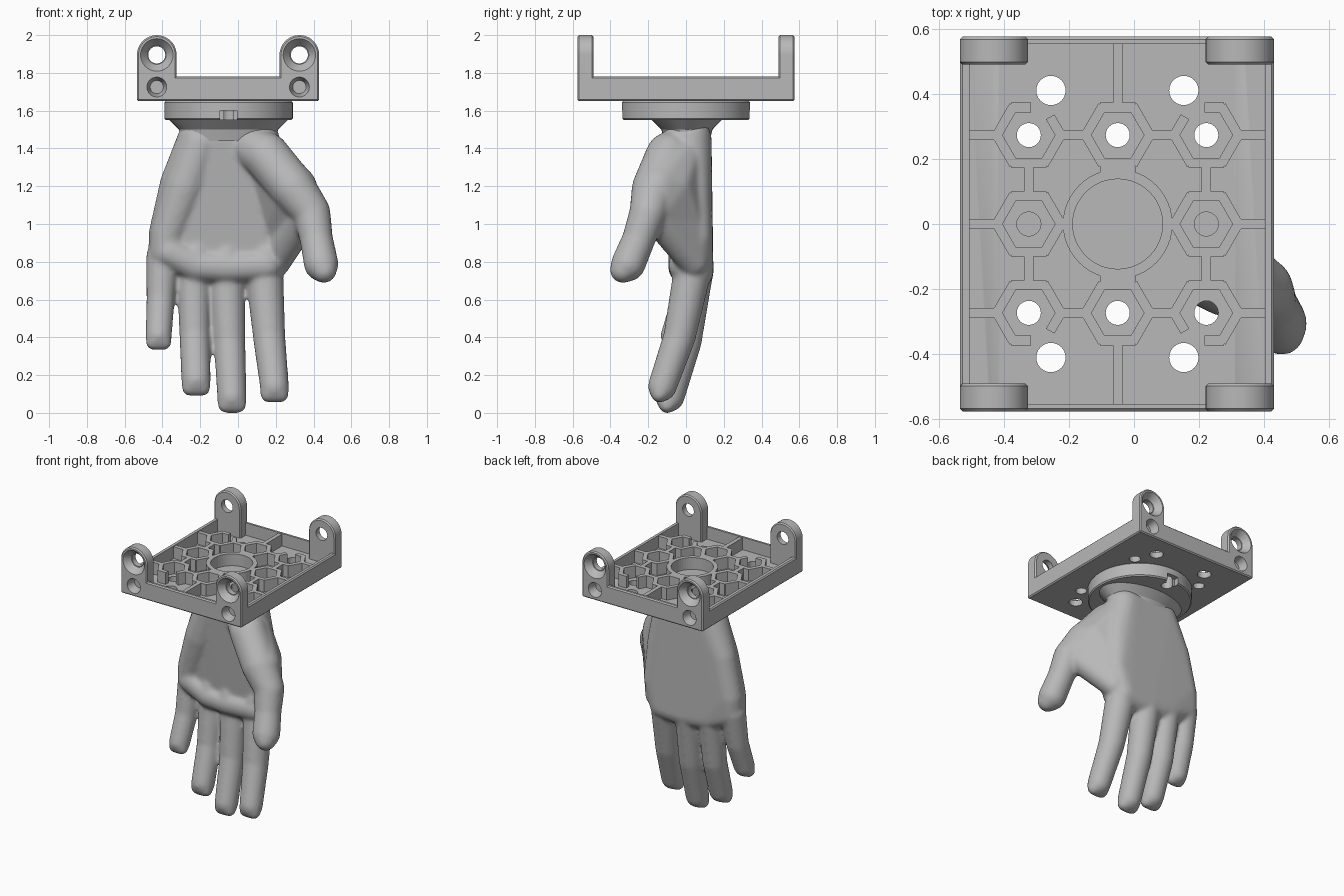
import bpy, bmesh
from math import sin, cos, pi, radians
from mathutils import Vector, Matrix

if "Cube" in bpy.data.objects:
    bpy.data.objects.remove(bpy.data.objects["Cube"])

grey = bpy.data.materials.new("plain grey")
grey.use_nodes = True
grey.diffuse_color = (0.48, 0.48, 0.48, 1)
grey.node_tree.nodes["Principled BSDF"].inputs["Base Color"].default_value = (0.48, 0.48, 0.48, 1)

CX = -0.05                      # centre line of the mount
BOTTOM, FLOOR, TOP = 1.65, 1.69, 1.78


def finish(bm, name):
    bmesh.ops.recalc_face_normals(bm, faces=bm.faces)
    me = bpy.data.meshes.new(name)
    bm.to_mesh(me)
    bm.free()
    me.materials.append(grey)
    ob = bpy.data.objects.new(name, me)
    bpy.context.collection.objects.link(ob)
    return ob


def box(name, lo, hi):
    lo, hi = Vector(lo), Vector(hi)
    bm = bmesh.new()
    m = Matrix.Translation((lo + hi) / 2) @ Matrix.Diagonal((*(hi - lo), 1))
    bmesh.ops.create_cube(bm, size=1, matrix=m)
    return finish(bm, name)


def cone(name, a, b, r1, r2, n=40):
    a, b = Vector(a), Vector(b)
    m = Matrix.Translation((a + b) / 2) @ (b - a).to_track_quat('Z', 'Y').to_matrix().to_4x4()
    bm = bmesh.new()
    bmesh.ops.create_cone(bm, cap_ends=True, segments=n, radius1=r1, radius2=r2,
                          depth=(b - a).length, matrix=m)
    return finish(bm, name)


def bevel(ob, width):
    mod = ob.modifiers.new("bevel", 'BEVEL')
    mod.width, mod.segments, mod.limit_method = width, 1, 'ANGLE'


cutters = []


def cut(cutter, *targets):
    cutter.hide_render = True
    cutters.append(cutter)
    for t in targets:
        mod = t.modifiers.new("cut", 'BOOLEAN')
        mod.operation, mod.solver, mod.object = 'DIFFERENCE', 'EXACT', cutter


def bake(ob):
    deps = bpy.context.evaluated_depsgraph_get()
    me = bpy.data.meshes.new_from_object(ob.evaluated_get(deps))
    ob.modifiers.clear()
    ob.data = me


def smooth(ob, angle):
    bpy.ops.object.select_all(action='DESELECT')
    ob.select_set(True)
    bpy.context.view_layer.objects.active = ob
    bpy.ops.object.shade_smooth_by_angle(angle=radians(angle))


# Mounting tray with a hollow top
tray = box("mounting_tray", (-0.535, -0.575, BOTTOM), (0.43, 0.575, TOP))
bevel(tray, 0.008)
cut(box("pocket", (-0.505, -0.552, FLOOR), (0.402, 0.552, 2)), tray)

# Round flange under the tray, with a notch front and back
flange = cone("wrist_flange", (CX, 0, 1.55), (CX, 0, 1.652), 0.34, 0.34, 96)
bevel(flange, 0.008)
for s in (-1, 1):
    cut(box("notch", (CX - 0.045, s * 0.34 - 0.04, 1.53), (CX + 0.045, s * 0.34 + 0.04, 1.6)), flange)

# Corner lugs with countersunk eyes and blind screw holes
lugs = []
for sx in (-1, 1):
    for sy in (-1, 1):
        x = -0.0525 + sx * 0.3775
        y0, y1 = sy * 0.49, sy * 0.575
        bm = bmesh.new()
        prof = [(x - 0.105, BOTTOM), (x + 0.105, BOTTOM)]
        prof += [(x + 0.105 * cos(pi * i / 24), 1.895 + 0.105 * sin(pi * i / 24)) for i in range(25)]
        f = bm.faces.new([bm.verts.new((px, y0, pz)) for px, pz in prof])
        ext = bmesh.ops.extrude_face_region(bm, geom=[f])
        bmesh.ops.translate(bm, vec=(0, y1 - y0, 0),
                            verts=[v for v in ext["geom"] if isinstance(v, bmesh.types.BMVert)])
        lug = finish(bm, "corner_lug")
        bevel(lug, 0.008)
        cut(cone("eye", (x, sy * 0.4, 1.895), (x, sy * 0.7, 1.895), 0.045, 0.045), lug)
        cut(cone("eye_sink", (x, y1 - sy * 0.045, 1.895), (x, y1 + sy * 0.005, 1.895), 0.05, 0.09), lug)
        cut(cone("screw_hole", (x, y1 - sy * 0.06, 1.725), (x, y1 + sy * 0.005, 1.725), 0.035, 0.054), lug, tray)
        lugs.append(lug)

# Drilled holes through the tray and flange
cols, rows = (CX - 0.273, CX, CX + 0.272), (-0.273, 0, 0.273)
cells = [(x, y) for x in cols for y in rows if (x, y) != (CX, 0)]
for x, y in cells:
    cut(cone("drill", (x, y, 1.4), (x, y, 1.9), 0.037, 0.037, 24), tray, flange)
for x in (CX - 0.205, CX + 0.203):
    for y in (-0.41, 0.41):
        cut(cone("drill", (x, y, 1.4), (x, y, 1.9), 0.045, 0.045, 24), tray)

# Ribs: hexagon cells, straight links and a round central well
ribs = bmesh.new()


def wall(a, b, t=0.03):
    a, b = Vector((*a, 0)), Vector((*b, 0))
    d = b - a
    m = (Matrix.Translation((*((a + b) / 2).xy, (FLOOR + TOP) / 2 - 0.005))
         @ d.to_track_quat('X', 'Z').to_matrix().to_4x4()
         @ Matrix.Diagonal((d.length + 0.012, t, TOP - FLOOR, 1)))
    bmesh.ops.create_cube(ribs, size=1, matrix=m)


for x, y in cells:
    sx = 1 if x <= CX else -1            # towards the middle
    sy = 1 if y >= 0 else -1             # towards the outside
    pts = [(x + sx * 0.098 * cos(i * pi / 3), y + sy * 0.098 * sin(i * pi / 3)) for i in range(6)]
    corner = x != CX and y != 0
    for i in range(6):
        a, b = Vector(pts[i]), Vector(pts[(i + 1) % 6])
        if corner and i == 0:
            b = a.lerp(b, 0.6)           # opening beside the larger hole
        if corner and i == 1:
            a.x = x
        wall(a, b)
    if x != CX:
        wall(pts[3], (-0.505 if sx > 0 else 0.402, y))
        wall(pts[0], (CX - sx * (0.153 if y == 0 else 0.098), y))
    else:
        wall((x, y + sy * 0.085), (x, sy * 0.55))
    if y and x != CX:
        wall((x, y - sy * 0.085), (x, sy * 0.085))
    elif y:
        wall((x, y - sy * 0.085), (x, sy * 0.153), 0.11)
ring = [(CX + 0.153 * cos(i * pi / 24), 0.153 * sin(i * pi / 24)) for i in range(48)]
for i in range(48):
    wall(ring[i - 1], ring[i])
finish(ribs, "tray_ribs")

for ob in [tray, flange] + lugs:
    bake(ob)
    smooth(ob, 25)
for c in cutters:
    bpy.data.objects.remove(c)

# Tapered collar between the flange and the wrist
bm = bmesh.new()
loops = []
for z, rx, ry in ((1.57, 0.335, 0.205), (1.5, 0.262, 0.135), (1.44, 0.25, 0.12)):
    loops.append([bm.verts.new((CX + rx * cos(i * pi / 24), 0.005 + ry * sin(i * pi / 24), z)) for i in range(48)])
for lo, hi in zip(loops, loops[1:]):
    for i in range(48):
        bm.faces.new((lo[i - 1], lo[i], hi[i], hi[i - 1]))
bm.faces.new(loops[0])
bm.faces.new(loops[-1])
smooth(finish(bm, "wrist_collar"), 30)

# Hand: each mass is the hull of a few balls (x, y, z, radius)
hand = bmesh.new()


def mass(*balls):
    bm = bmesh.new()
    for x, y, z, r in balls:
        for i in range(13):
            for j in range(24 if 0 < i < 12 else 1):
                u, v = pi * i / 12, pi * j / 12
                bm.verts.new((x + r * sin(u) * cos(v), y + r * sin(u) * sin(v), z + r * cos(u)))
    bmesh.ops.convex_hull(bm, input=bm.verts)
    bmesh.ops.delete(bm, geom=[v for v in bm.verts if not v.link_faces], context='VERTS')
    bmesh.ops.recalc_face_normals(bm, faces=bm.faces)
    me = bpy.data.meshes.new("mass")
    bm.to_mesh(me)
    bm.free()
    hand.from_mesh(me)
    bpy.data.meshes.remove(me)


def limb(*balls):
    for a, b in zip(balls, balls[1:]):
        mass(a, b)


def finger(base, joint, tip):
    limb(base, joint, tip)
    x, y, z, r = tip                     # blunt end
    mass(tip, *[(x + s * r * 0.42, y - 0.015, z - r * 0.55, r * 0.55) for s in (-1, 1)])


# Palm slab and wrist
mass((-0.2, 0.015, 1.45, 0.12), (0.1, 0.015, 1.45, 0.12), (-0.32, 0.04, 1.22, 0.092), (0.17, 0.04, 1.2, 0.09),
     (-0.385, 0.045, 0.95, 0.088), (0.19, 0.045, 0.93, 0.095), (-0.39, 0.04, 0.83, 0.085),
     (-0.23, 0.05, 0.76, 0.09), (-0.05, 0.05, 0.74, 0.095), (0.14, 0.05, 0.75, 0.095))
# Heel of the hand
limb((-0.2, 0, 1.42, 0.115), (-0.28, 0, 1.2, 0.115), (-0.37, 0.01, 0.95, 0.095), (-0.38, 0.01, 0.85, 0.09))
# Soft pads across the finger roots
pads = [(x, -0.008, z, 0.086) for x, z in ((-0.36, 0.85), (-0.22, 0.78), (-0.06, 0.77), (0.15, 0.78))]
limb(*pads)
for x, y, z, r in pads:
    mass((x, y, z, r), (x, 0.035, z + 0.16, 0.075), (x, 0.03, z - 0.06, 0.075))
# Thumb with its mound and web
limb((0.08, -0.04, 1.4, 0.115), (0.15, -0.09, 1.36, 0.125), (0.29, -0.165, 1.19, 0.122), (0.39, -0.2, 1.06, 0.1),
     (0.415, -0.25, 0.92, 0.088), (0.44, -0.305, 0.79, 0.092))
mass((0.44, -0.305, 0.79, 0.092), (0.455, -0.335, 0.755, 0.068), (0.43, -0.29, 0.76, 0.06))
mass((0.12, -0.01, 1.38, 0.115), (0.28, -0.05, 1.2, 0.085), (0.3, -0.15, 1.19, 0.12), (0.35, -0.15, 1.07, 0.09),
     (0.2, 0.02, 0.98, 0.09))
mass((0.36, -0.17, 1.06, 0.09), (0.22, 0.02, 0.96, 0.08), (0.2, 0.04, 0.8, 0.08))
# Four fingers
finger((0.14, 0.03, 0.73, 0.1), (0.165, -0.035, 0.4, 0.086), (0.193, -0.125, 0.14, 0.077))
finger((-0.06, 0.045, 0.72, 0.096), (-0.045, 0, 0.38, 0.084), (-0.032, -0.085, 0.085, 0.078))
finger((-0.235, 0.045, 0.74, 0.088), (-0.23, 0, 0.42, 0.081), (-0.222, -0.08, 0.175, 0.078))
finger((-0.4, 0.035, 0.83, 0.086), (-0.41, 0, 0.6, 0.075), (-0.42, -0.065, 0.41, 0.07))

hand_ob = finish(hand, "hand")
mod = hand_ob.modifiers.new("fuse", 'REMESH')
mod.mode, mod.voxel_size = 'VOXEL', 0.012
mod = hand_ob.modifiers.new("soften", 'SMOOTH')
mod.factor, mod.iterations = 0.5, 10
bake(hand_ob)
if not hand_ob.data.materials:
    hand_ob.data.materials.append(grey)
smooth(hand_ob, 80)
